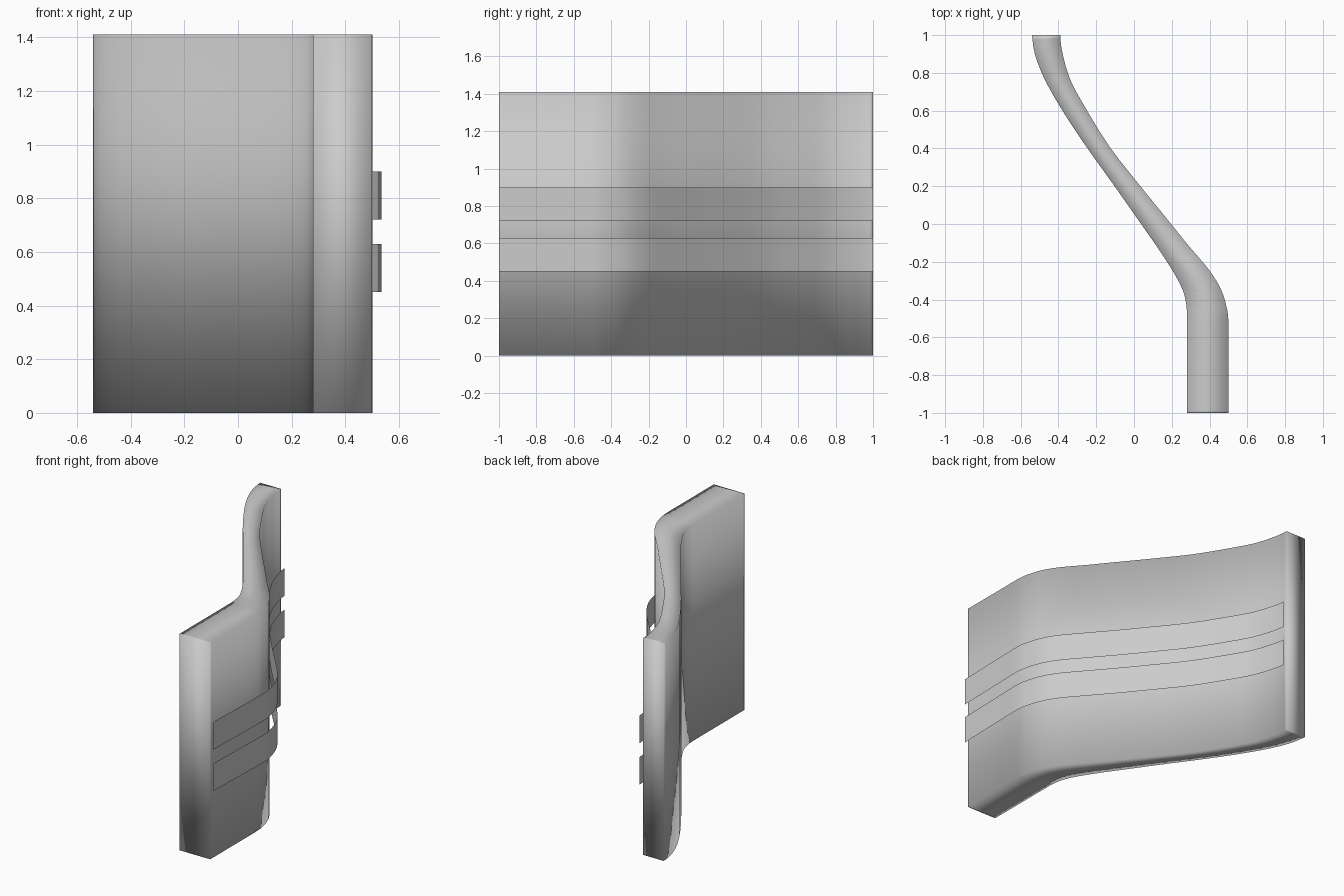
import bpy
import bmesh
from mathutils import Vector

if "Cube" in bpy.data.objects:
    bpy.data.objects.remove(bpy.data.objects["Cube"])

HEIGHT = 1.41

# plan-view profiles, front (y = -1) to back (y = 1)
OUTER = [(.5, -1), (.5, -.94), (.5, -.72), (.5, -.52), (.49, -.44), (.46, -.345),
         (.395, -.24), (.285, -.11), (.16, .045), (.03, .205), (-.13, .41),
         (-.26, .62), (-.34, .77), (-.382, .92), (-.39, 1)]
INNER = [(.28, -1), (.28, -.94), (.28, -.72), (.28, -.5), (.277, -.43), (.26, -.355),
         (.215, -.265), (.135, -.14), (.02, .025), (-.11, .21), (-.26, .42),
         (-.385, .61), (-.475, .77), (-.525, .9), (-.54, 1)]
STRIP = [(.523, -1), (.528, -.8), (.533, -.6), (.535, -.5), (.528, -.43), (.495, -.32),
         (.435, -.215), (.323, -.08), (.195, .07), (.065, .23), (-.096, .435),
         (-.226, .64), (-.307, .785), (-.355, .93), (-.366, 1)]


def smooth(points, n=3):
    """Catmull-Rom resampling of a 2D profile."""
    p = [Vector(q) for q in points]
    p = [p[0]] + p + [p[-1]]
    out = []
    for a, b, c, d in zip(p, p[1:], p[2:], p[3:]):
        for k in range(n):
            t = k / n
            out.append(b + .5 * t * ((c - a) + t * ((2 * a - 5 * b + 4 * c - d)
                                                    + t * (3 * (b - c) + d - a))))
    return out + [p[-1]]


def loft(name, sections, closed):
    """Bridge equal-length cross-sections into a smooth-shaded surface."""
    bm = bmesh.new()
    rings = [[bm.verts.new(v) for v in s] for s in sections]
    count = len(rings[0])
    for r, s in zip(rings, rings[1:]):
        for i in range(count if closed else count - 1):
            j = (i + 1) % count
            bm.faces.new((r[i], r[j], s[j], s[i]))
    if closed:
        bm.faces.new(rings[0])
        bm.faces.new(rings[-1])
        bmesh.ops.recalc_face_normals(bm, faces=bm.faces[:])
    for f in bm.faces:
        f.smooth = True
    bm.normal_update()
    mesh = bpy.data.meshes.new(name)
    bm.to_mesh(mesh)
    bm.free()
    obj = bpy.data.objects.new(name, mesh)
    bpy.context.collection.objects.link(obj)
    return obj


# thick bent panel standing upright
loft("curved_panel",
     [((o.x, o.y, 0), (i.x, i.y, 0), (i.x, i.y, HEIGHT), (o.x, o.y, HEIGHT))
      for o, i in zip(smooth(OUTER), smooth(INNER))], True)

# two thin trim strips floating just off the outer face
for name, z0, z1 in (("lower_strip", .45, .63), ("upper_strip", .72, .90)):
    loft(name, [((p.x, p.y, z1), (p.x, p.y, z0)) for p in smooth(STRIP)], False)
